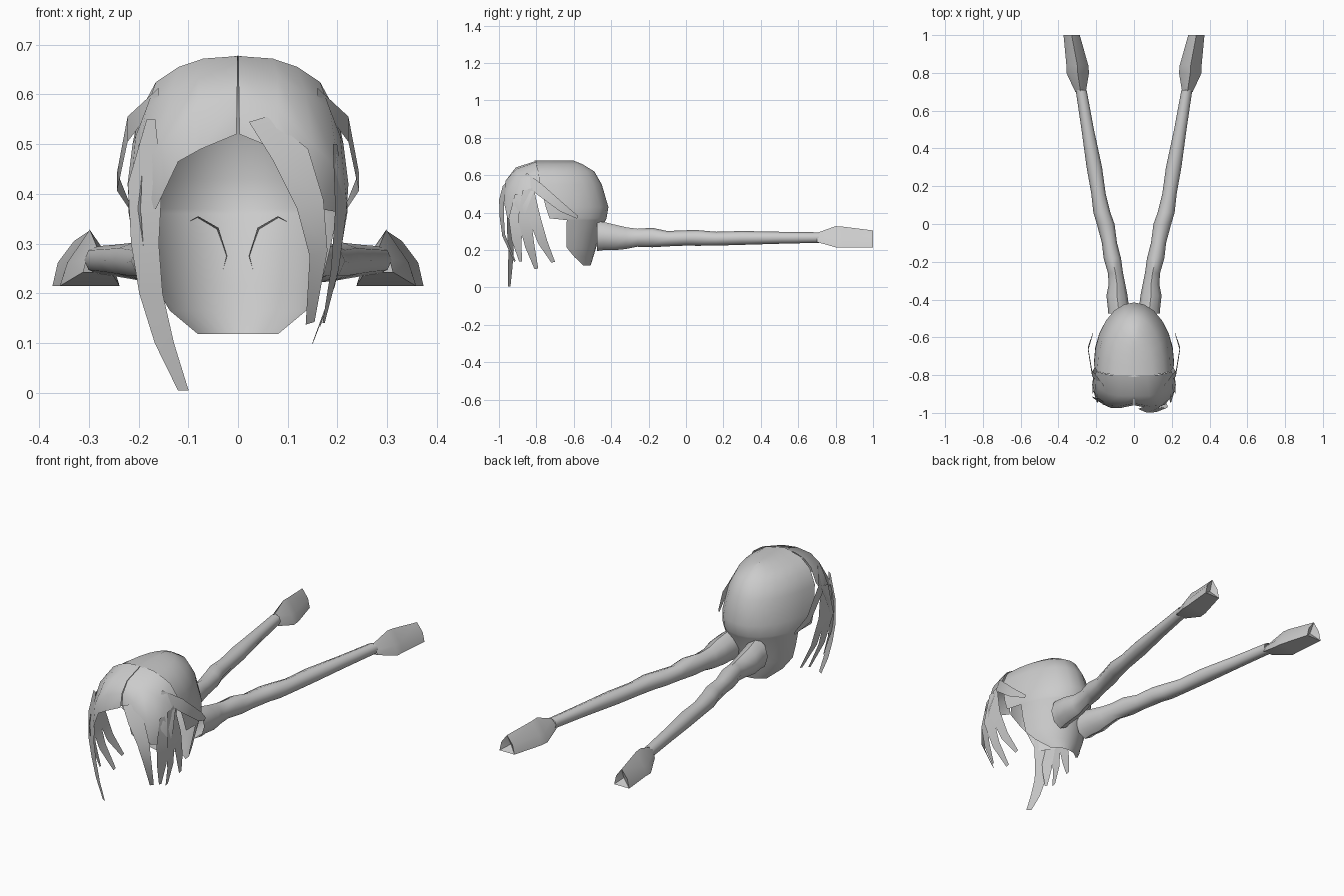
import bpy, bmesh, math
from mathutils import Vector


def make(name, grid, wrap=False, angle=50, cap_end=None, flip=False):
    """Skin a grid of points (rows of equal length) into one surface."""
    bm = bmesh.new()
    rows = [[bm.verts.new(p) for p in row] for row in grid]
    n = len(rows[0])
    for a, b in zip(rows, rows[1:]):
        for i in range(n if wrap else n - 1):
            j = (i + 1) % n
            bm.faces.new((a[i], b[i], b[j], a[j]))
    if cap_end is not None:
        c = bm.verts.new(cap_end)
        for i in range(n):
            bm.faces.new((rows[-1][i], c, rows[-1][(i + 1) % n]))
    if flip:
        bmesh.ops.reverse_faces(bm, faces=bm.faces[:])
    bmesh.ops.remove_doubles(bm, verts=bm.verts[:], dist=0.0005)
    me = bpy.data.meshes.new(name)
    bm.to_mesh(me)
    bm.free()
    ob = bpy.data.objects.new(name, me)
    bpy.context.collection.objects.link(ob)
    bpy.ops.object.select_all(action='DESELECT')
    ob.select_set(True)
    bpy.context.view_layer.objects.active = ob
    bpy.ops.object.shade_smooth_by_angle(angle=math.radians(angle))
    return ob


def mirrored(grid, s):
    return [[(s * x, y, z) for x, y, z in row] for row in grid]


# Skull cap, open at the face. Each row: z, half width, side y, back y, sweep angle
cap_rows = [(.678, 0, -.81, -.60, 90), (.66, .10, -.80, -.555, 90), (.62, .16, -.79, -.49, 90),
            (.55, .195, -.78, -.45, 90), (.43, .212, -.75, -.415, 90), (.37, .212, -.73, -.425, 90),
            (.36, .21, -.73, -.43, 72), (.29, .195, -.72, -.46, 72), (.215, .175, -.71, -.48, 72),
            (.165, .155, -.69, -.495, 62), (.118, .12, -.66, -.51, 42)]
cap = []
for z, w, yf, yb, sweep in cap_rows:
    ts = [math.radians(sweep * (i - 6) / 6) for i in range(13)]
    cap.append([(w * math.sin(t), yf + (yb - yf) * math.cos(t), z) for t in ts])
make("hair_cap", cap, flip=True)

# Swept fringe: columns from the centre parting round to the temple
fringe = [
    [(.001, -.80, .677), (.001, -.91, .642), (.002, -.95, .59), (.003, -.96, .52)],
    [(.07, -.80, .672), (.08, -.91, .632), (.08, -.965, .57), (.075, -.975, .49)],
    [(.12, -.80, .655), (.135, -.90, .605), (.15, -.96, .50), (.12, -.975, .465)],
    [(.165, -.79, .625), (.185, -.87, .57), (.202, -.91, .45), (.165, -.955, .37)],
    [(.20, -.78, .56), (.212, -.82, .50), (.222, -.85, .42), (.218, -.87, .36)]]
for side, s in (("right", 1), ("left", -1)):
    make("fringe_" + side, mirrored(fringe, s), flip=s < 0)


def strand(name, path, widths, across, s=1):
    """Flat ribbon of hair along a path."""
    a = Vector(across).normalized()
    grid = [[tuple(Vector(p) - a * w / 2), tuple(Vector(p) + a * w / 2)]
            for p, w in zip(path, widths)]
    make(name, mirrored(grid, s), flip=s < 0)


# Strands found on both sides
pairs = {
    "front_side_strand": ([(.195, -.90, .50), (.207, -.91, .37), (.195, -.905, .25), (.172, -.885, .14)],
                          (.03, .08, .055, .015), (.3, 1, 0)),
    "middle_side_strand": ([(.205, -.86, .52), (.22, -.865, .37), (.195, -.835, .22), (.15, -.80, .10)],
                           (.03, .07, .05, .02), (0, 1, .2)),
    "rear_side_strand": ([(.205, -.83, .53), (.218, -.81, .37), (.20, -.765, .24), (.165, -.71, .135)],
                         (.03, .065, .05, .02), (0, 1, .3)),
    "swept_back_strand": ([(.16, -.86, .60), (.222, -.79, .53), (.243, -.66, .425), (.218, -.58, .375)],
                          (.03, .06, .045, .015), (0, .5, .8))}
for name, (path, widths, across) in pairs.items():
    strand(name + "_right", path, widths, across)
    strand(name + "_left", path, widths, across, -1)

# Single strands framing the face
strand("long_front_strand", [(.175, -.93, .55), (.187, -.935, .42), (.187, -.94, .30),
                             (.175, -.935, .20), (.148, -.94, .10), (.11, -.945, .005)],
       (.02, .08, .065, .055, .045, .025), (1, .6, 0), -1)
strand("curved_front_strand", [(.04, -.972, .55), (.105, -.985, .48), (.145, -.985, .38),
                               (.162, -.975, .28), (.145, -.915, .14)],
       (.04, .08, .06, .04, .02), (1, .4, .3))

# Pigtails: y, centre x, centre z, half width, half height
tail = [(-.475, .08, .275, .058, .08), (-.44, .083, .275, .056, .075), (-.38, .09, .268, .056, .068),
        (-.32, .09, .264, .044, .058), (-.26, .098, .266, .04, .048), (-.18, .115, .267, .046, .052),
        (-.10, .13, .261, .040, .041), (0, .15, .265, .047, .041), (.06, .17, .265, .045, .042),
        (.16, .188, .261, .038, .037), (.30, .21, .265, .041, .037), (.50, .245, .266, .033, .032),
        (.71, .28, .267, .029, .028)]
# Tuft: y, centre x, half width, bottom z, shoulder z, top z
tuft = [(.70, .283, .028, .243, .27, .292), (.80, .298, .06, .215, .262, .328),
        (.84, .30, .058, .215, .262, .325), (1.0, .33, .043, .215, .262, .305)]
for side, s in (("right", 1), ("left", -1)):
    rings = [[(s * (x + w * math.cos(k * math.pi / 4)), y, z + h * math.sin(k * math.pi / 4))
              for k in range(8)] for y, x, z, w, h in tail]
    make("pigtail_" + side, rings, wrap=True, flip=s < 0)
    rings = [[(s * (x + w), y, b), (s * (x + w * .75), y, m), (s * x, y, t),
              (s * (x - w * .75), y, m), (s * (x - w), y, b)] for y, x, w, b, m, t in tuft]
    make("pigtail_tuft_" + side, rings, wrap=True, angle=40,
         cap_end=(s * .325, .975, .25), flip=s < 0)
